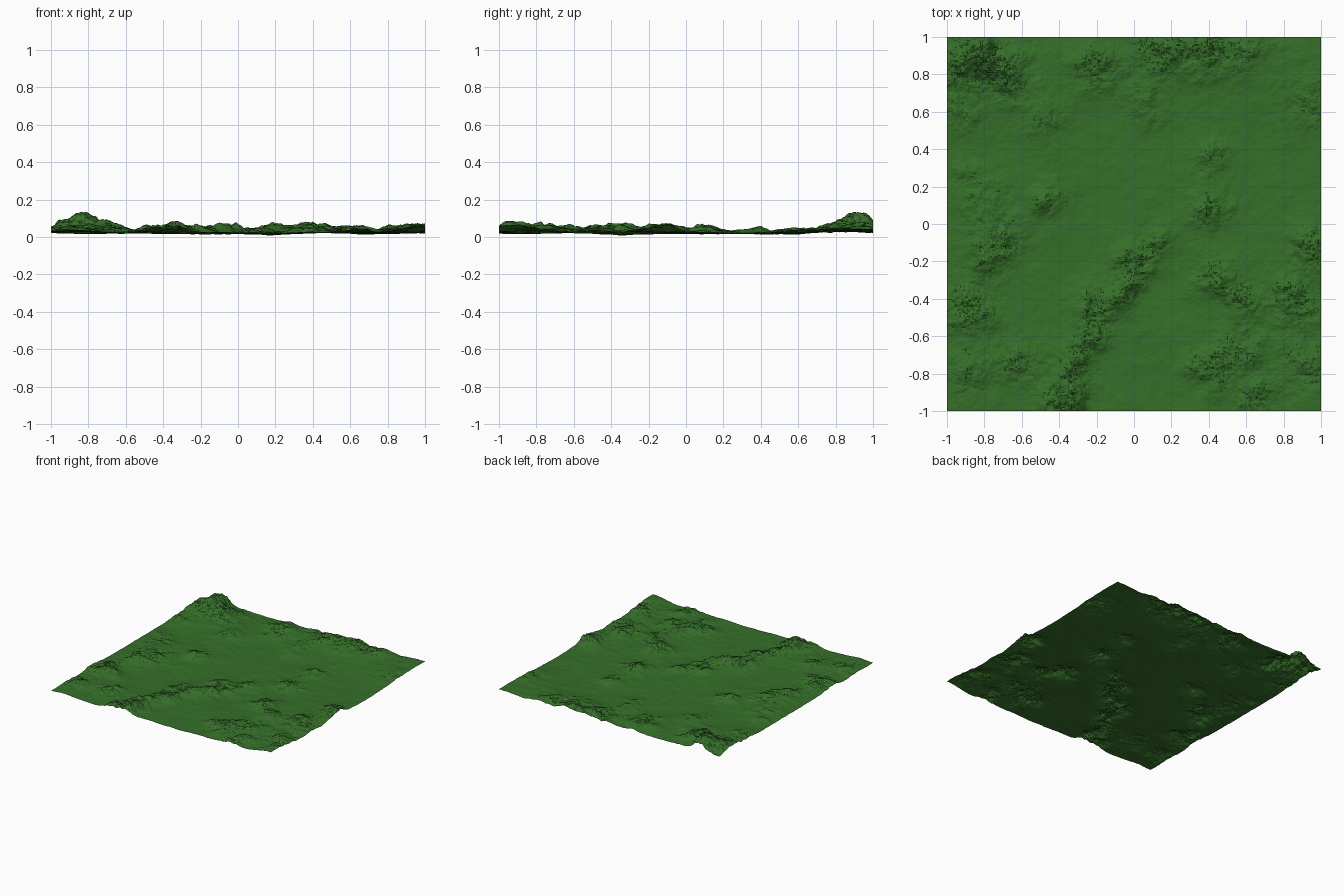
import bpy, math
from mathutils import Vector, noise

N = 300          # grid resolution
BASE = 0.033     # average valley height

# Rough hills: x, y, height, radius
HILLS = [
    (-.83, .89, .078, .10), (-.90, .86, .022, .20), (-.66, .80, .028, .13),
    (.13, .93, .040, .12), (.36, .95, .040, .14), (.60, .93, .026, .12),
    (-.20, .83, .032, .12), (-.48, .55, .020, .10), (-.96, .58, .020, .10),
    (.08, .66, .016, .12), (.92, .65, .020, .14), (.43, .36, .026, .08),
    (.41, .10, .034, .11), (-.46, .14, .028, .09), (-.85, .18, .022, .12),
    (-.72, -.05, .030, .11), (-.80, -.20, .028, .10), (-.90, -.45, .040, .12),
    (.12, -.12, .028, .09), (0, -.20, .034, .09), (-.06, -.34, .036, .08),
    (-.20, -.45, .038, .10), (-.27, -.62, .038, .09), (-.33, -.78, .038, .10),
    (-.40, -.95, .044, .11), (.43, -.28, .036, .10), (.58, -.38, .036, .10),
    (.86, -.42, .036, .13), (.96, -.12, .036, .11), (.42, -.76, .036, .11),
    (.58, -.66, .028, .10), (-.64, -.72, .032, .11),
    (-.92, -.78, .026, .12), (.66, -.90, .032, .10), (.92, -.74, .030, .13),
]
# Smooth swells and hollows: x, y, height, radius
SWELLS = [
    (-.2, .15, -.012, .22), (.2, -.3, -.012, .18), (-.75, .40, -.008, .2),
    (0, .5, -.006, .25), (.72, .3, -.008, .25), (.12, -.8, -.012, .18),
    (1, -1, .034, .17), (1, 1, .018, .25), (-1, -1, .008, .2),
    (-1, 1, -.012, .12), (-.5, -.35, -.010, .2),
]


def bump(x, y, cx, cy, h, r):
    return h * math.exp(-((x - cx) ** 2 + (y - cy) ** 2) / (r * r))


def fractal(p, octaves):
    total, amp = 0.0, 1.0
    for _ in range(octaves):
        total += amp * noise.noise(p)
        p = p * 2.1 + Vector((3.7, 1.3, 0.6))
        amp *= 0.62
    return total


def height(x, y):
    # Warp the position so hills get irregular outlines
    w = noise.noise_vector(Vector((x * 6, y * 6, 2.0))) * 0.06
    u, v = x + w.x, y + w.y
    hill = sum(bump(u, v, *h) for h in HILLS)
    swell = sum(bump(x, y, *h) for h in SWELLS)
    roll = 0.009 * noise.noise(Vector((x * 3, y * 3, 7.0)))
    # Fine detail grows with altitude: smooth valleys, craggy hills
    amount = 0.004 + 0.62 * min(hill, 0.045)
    rough = amount * fractal(Vector((x * 7, y * 7, 4.0)), 6)
    z = BASE + hill + swell + roll + rough
    # Soft floor keeps valleys rounded
    return 0.012 + math.log1p(math.exp((z - 0.012) / 0.006)) * 0.006


# Terrain sheet
pts = [-1 + 2 * i / N for i in range(N + 1)]
verts = [(x, y, height(x, y) - 0.009) for y in pts for x in pts]
R = N + 1
faces = [(j * R + i, j * R + i + 1, (j + 1) * R + i + 1, (j + 1) * R + i)
         for j in range(N) for i in range(N)]
mesh = bpy.data.meshes.new("terrain")
mesh.from_pydata(verts, [], faces)
terrain = bpy.data.objects.new("terrain", mesh)
bpy.context.collection.objects.link(terrain)

# Grass colour
grass = bpy.data.materials.new("grass")
grass.diffuse_color = (0.037, 0.158, 0.023, 1)
mesh.materials.append(grass)
